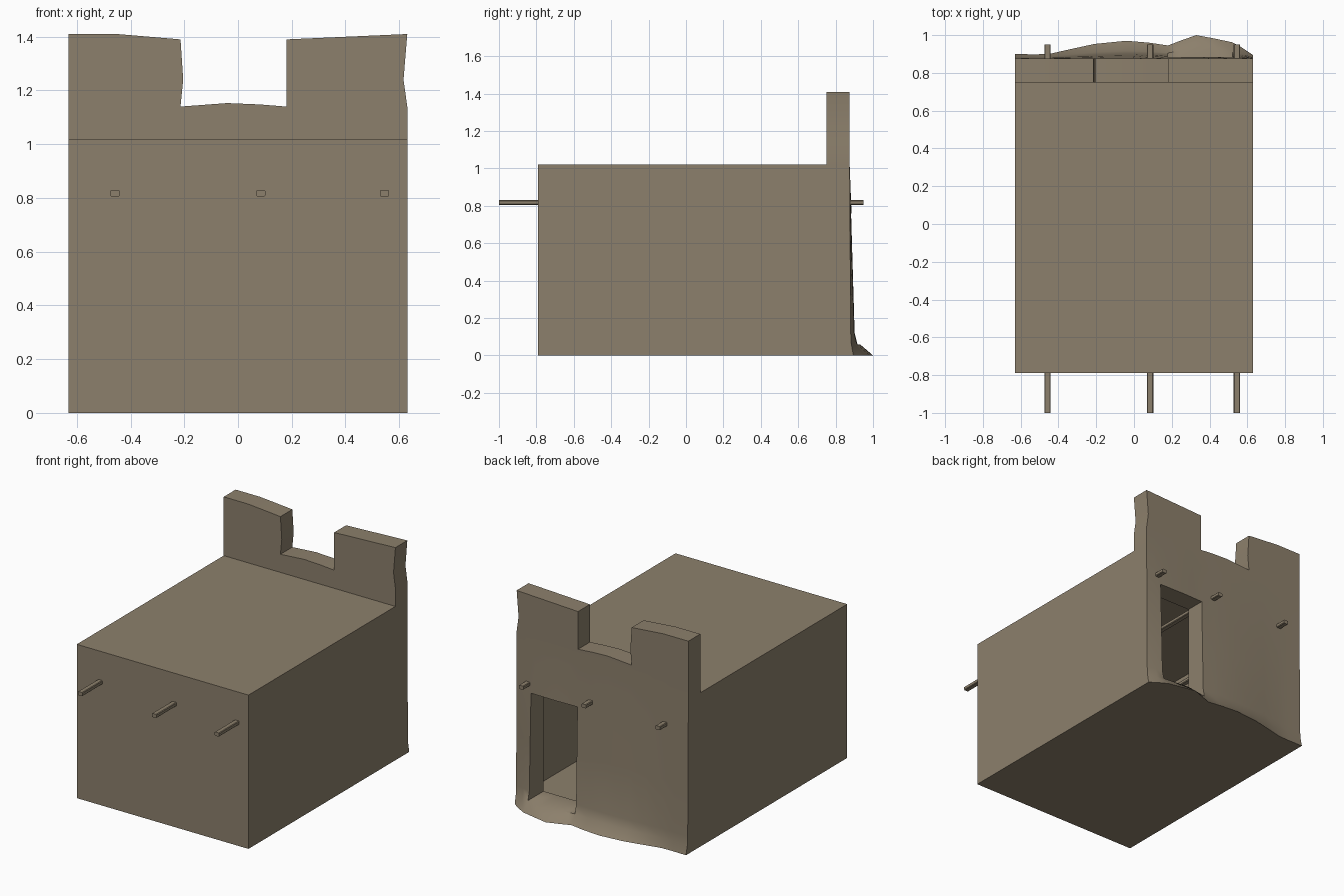
import bpy, bmesh

if "Cube" in bpy.data.objects:
    bpy.data.objects.remove(bpy.data.objects["Cube"])

clay = bpy.data.materials.new("tan_clay")
clay.diffuse_color = (0.265, 0.216, 0.15, 1)
clay.use_nodes = True
clay.node_tree.nodes["Principled BSDF"].inputs["Base Color"].default_value = clay.diffuse_color


def add_object(name, bm):
    bmesh.ops.recalc_face_normals(bm, faces=bm.faces)
    mesh = bpy.data.meshes.new(name)
    bm.to_mesh(mesh)
    bm.free()
    obj = bpy.data.objects.new(name, mesh)
    bpy.context.collection.objects.link(obj)
    mesh.materials.append(clay)
    return obj


def box_mesh(lo, hi):
    bm = bmesh.new()
    bmesh.ops.create_cube(bm, size=1)
    for v in bm.verts:
        v.co = [(a + b) / 2 + c * (b - a) for a, b, c in zip(lo, hi, v.co)]
    return bm


# Hollow room, open at the back where it meets the facade
bm = box_mesh((-0.63, -0.79, 0), (0.63, 0.75, 1.02))
back = [f for f in bm.faces if f.calc_center_median().y > 0.7]
bmesh.ops.delete(bm, geom=back, context='FACES_ONLY')
room = add_object("room_walls", bm)
shell = room.modifiers.new("thickness", 'SOLIDIFY')
shell.thickness = 0.01
shell.offset = -1

# Raised floor seen through the doorway
add_object("floor", box_mesh((-0.62, -0.78, 0.005), (0.62, 0.80, 0.045)))

# Roof beams running right through the house
for x in (-0.458, 0.085, 0.545):
    bm = box_mesh((x - 0.017, -1.0, 0.805), (x + 0.017, 0.95, 0.83))
    bmesh.ops.bevel(bm, geom=[e for e in bm.edges if abs(e.verts[0].co.y - e.verts[1].co.y) > 1],
                    offset=0.004, segments=1, affect='EDGES')
    add_object("roof_beam", bm)

# Facade: column positions with the depth of the flared foot
columns = [(-0.63, 0.90), (-0.53, 0.898), (-0.45, 0.90), (-0.33, 0.927), (-0.21, 0.953),
           (-0.04, 0.97), (0.08, 0.96), (0.18, 0.945), (0.25, 0.972), (0.33, 1.0),
           (0.42, 0.983), (0.52, 0.962), (0.57, 0.935), (0.63, 0.895)]
rows = [0, 0.06, 0.12, 0.45, 0.76, 1.02, 1.14, 1.24, 1.40]


def flare(z):
    if z < 0.06:
        return 1 - z / 0.06 * 0.56
    if z < 0.12:
        return 0.44 - (z - 0.06) / 0.06 * 0.16
    return max(0, 0.28 * (1.02 - z) / 0.9)


def facade_point(x, foot, z):
    y = 0.875 + (foot - 0.875) * flare(z)
    px = x
    # Uneven hand-made outline
    if z == 1.24 and x == 0.63:
        px = 0.616
    if x == -0.21 and z >= 1.14:
        px = -0.204 if z == 1.24 else -0.214
    if z == 1.40:
        if x < 0:
            z = 1.41 if x < -0.4 else 1.41 - (x + 0.45) / 0.24 * 0.02
        else:
            z = 1.39 + (x - 0.18) / 0.45 * 0.02
    elif z == 1.14 and x in (-0.04, 0.08):
        z = 1.153 if x < 0 else 1.148
    return px, y, z


bm = bmesh.new()
grid = [[bm.verts.new(facade_point(x, foot, z)) for x, foot in columns] for z in rows]
for r in range(len(rows) - 1):
    for c in range(len(columns) - 1):
        x = (columns[c][0] + columns[c + 1][0]) / 2
        z = (rows[r] + rows[r + 1]) / 2
        doorway = 0.18 < x < 0.52 and 0.06 < z < 0.76
        notch = -0.21 < x < 0.18 and z > 1.14
        if not (doorway or notch):
            bm.faces.new((grid[r][c], grid[r][c + 1], grid[r + 1][c + 1], grid[r + 1][c]))
bmesh.ops.delete(bm, geom=[v for v in bm.verts if not v.link_faces], context='VERTS')
# Give the facade its thickness, keeping the outer skin
skin = list(bm.faces)
new = bmesh.ops.extrude_face_region(bm, geom=skin, use_keep_orig=True)["geom"]
for v in new:
    if isinstance(v, bmesh.types.BMVert):
        v.co.y = 0.75
facade = add_object("facade_wall", bm)
bpy.context.view_layer.objects.active = facade
facade.select_set(True)
bpy.ops.object.shade_smooth_by_angle(angle=0.9)
